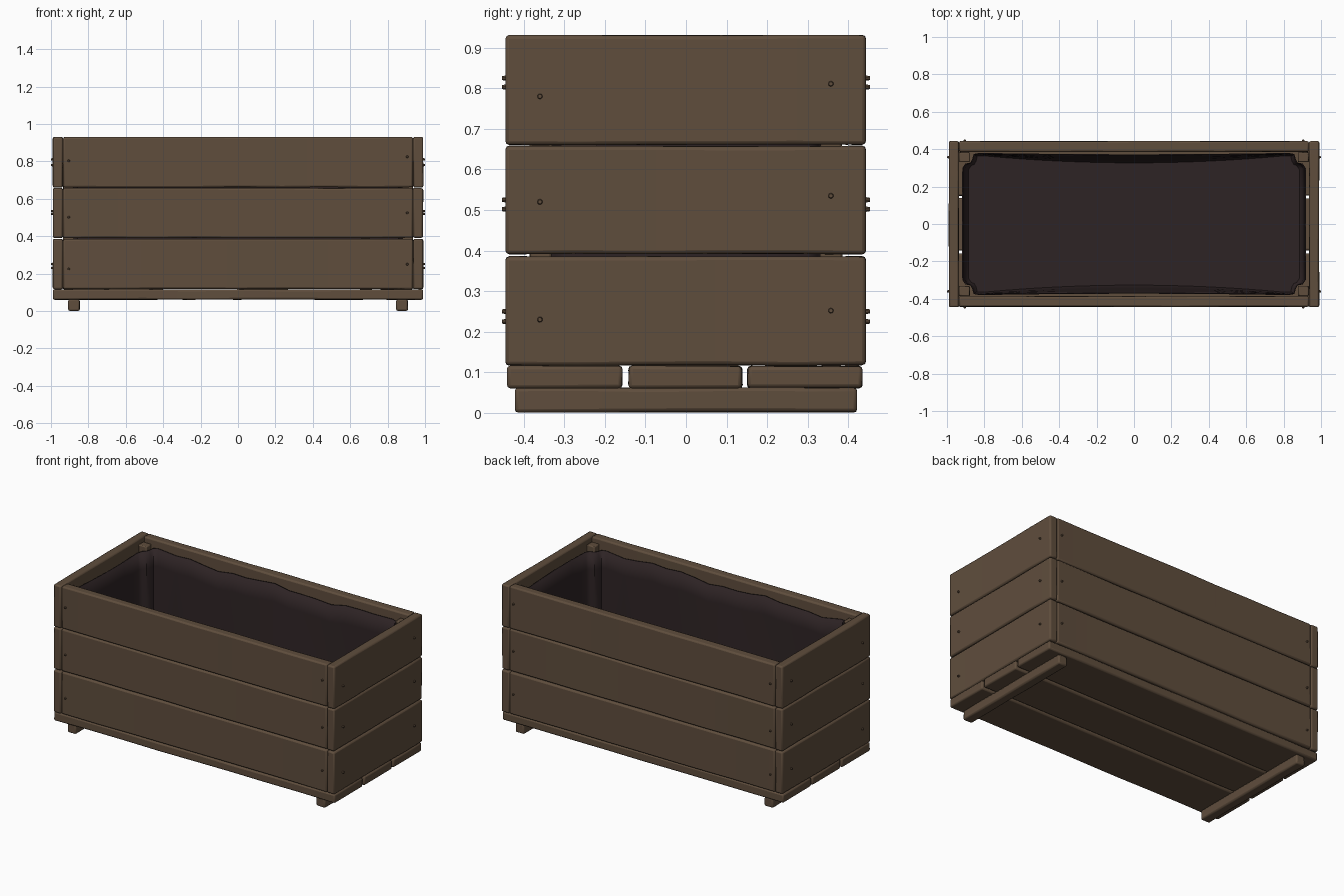
import bpy, bmesh, math, random
from mathutils import Vector, Matrix

if "Cube" in bpy.data.objects:
    bpy.data.objects.remove(bpy.data.objects["Cube"])

random.seed(4)


def material(name, rgb):
    m = bpy.data.materials.new(name)
    m.diffuse_color = (*rgb, 1)
    m.use_nodes = True
    m.node_tree.nodes["Principled BSDF"].inputs["Base Color"].default_value = m.diffuse_color
    return m


WOOD = material("brown_wood", (0.115, 0.075, 0.046))
LINER = material("dark_liner", (0.027, 0.017, 0.018))


def finish(name, bm, mat):
    bmesh.ops.recalc_face_normals(bm, faces=bm.faces[:])
    me = bpy.data.meshes.new(name)
    bm.to_mesh(me)
    bm.free()
    ob = bpy.data.objects.new(name, me)
    bpy.context.collection.objects.link(ob)
    me.materials.append(mat)
    return ob


def smooth(ob, angle=35):
    bpy.ops.object.select_all(action='DESELECT')
    ob.select_set(True)
    bpy.context.view_layer.objects.active = ob
    bpy.ops.object.shade_smooth_by_angle(angle=math.radians(angle))


# Plank between two corners, slightly uneven along its length, with rounded edges
def plank(name, lo, hi, bevel=0.009, wear=0.003, cuts=7):
    lo, hi = Vector(lo), Vector(hi)
    mid, size = (lo + hi) / 2, hi - lo
    axis = max(range(3), key=lambda i: size[i])
    bm = bmesh.new()
    bmesh.ops.create_cube(bm, size=1)
    bmesh.ops.scale(bm, vec=size, verts=bm.verts)
    bmesh.ops.translate(bm, vec=mid, verts=bm.verts)
    if cuts:
        long_edges = [e for e in bm.edges
                      if abs(e.verts[0].co[axis] - e.verts[1].co[axis]) > 1e-4]
        bmesh.ops.subdivide_edges(bm, edges=long_edges, cuts=cuts)
    for v in bm.verts:
        for i in range(3):
            side = 1 if v.co[i] > mid[i] else -1
            if i != axis:
                v.co[i] -= side * random.uniform(0, wear)
    ob = finish(name, bm, WOOD)
    b = ob.modifiers.new("rounding", 'BEVEL')
    b.width, b.segments, b.limit_method = bevel, 2, 'ANGLE'
    b.angle_limit = math.radians(50)
    smooth(ob)


# Domed screw head pointing along a direction
def screw(name, pos, direction):
    bm = bmesh.new()
    bmesh.ops.create_cone(bm, cap_ends=True, segments=10, radius1=0.008,
                          radius2=0.005, depth=0.018)
    rot = Vector(direction).to_track_quat('Z', 'Y').to_matrix().to_4x4()
    bmesh.ops.transform(bm, matrix=Matrix.Translation(pos) @ rot, verts=bm.verts)
    smooth(finish(name, bm, WOOD))


# Feet
for s, n in ((-1, "left"), (1, "right")):
    plank(n + "_foot", (s * 0.877 - 0.032, -0.422, 0), (s * 0.877 + 0.032, 0.422, 0.063), cuts=4)

# Base boards
for i, (a, b) in enumerate(((-0.442, -0.156), (-0.143, 0.14), (0.15, 0.436))):
    plank(f"base_board_{i + 1}", (-0.99, a, 0.06), (0.99, b, 0.117))

# Side walls, three rows of boards
rows = ((0.116, 0.387), (0.39, 0.659), (0.66, 0.932))
for i, (z0, z1) in enumerate(rows):
    for s, n in ((-1, "front"), (1, "back")):
        y = s * 0.414
        plank(f"{n}_board_{i + 1}", (-0.935, y - 0.03, z0), (0.935, y + 0.03, z1))
    for s, n in ((-1, "left"), (1, "right")):
        x = s * 0.963
        plank(f"{n}_board_{i + 1}", (x - 0.028, -0.445, z0), (x + 0.028, 0.443, z1), cuts=4)

# Corner posts
for sx in (-1, 1):
    for sy in (-1, 1):
        plank("corner_post", (sx * 0.906 - 0.03, sy * 0.358 - 0.028, 0.116),
              (sx * 0.906 + 0.03, sy * 0.358 + 0.028, 0.9), bevel=0.006, cuts=3)

# Screws on long walls and ends
for s in (-1, 1):
    for zl, zr in ((0.225, 0.25), (0.502, 0.525), (0.803, 0.825)):
        screw("wall_screw", (-0.905, s * 0.444, zl), (0, s, 0))
        screw("wall_screw", (0.905, s * 0.444, zr), (0, s, 0))
    for zf, zb in ((0.23, 0.252), (0.52, 0.535), (0.78, 0.811)):
        screw("end_screw", (s * 0.991, -0.36, zf), (s, 0, 0))
        screw("end_screw", (s * 0.991, 0.357, zb), (s, 0, 0))

# Cloth liner: outline notched around the posts, sagging top edge, closed floor
quarter = [(0.92, 0), (0.92, 0.16), (0.92, 0.30), (0.905, 0.322), (0.877, 0.328),
           (0.867, 0.345), (0.86, 0.374), (0.83, 0.38)]
quarter += [(0.8 - 0.1 * k, 0.38) for k in range(1, 9)]
half = quarter + [(-x, y) for x, y in reversed(quarter[:-1])]
outline = half + [(-x, -y) for x, y in half[1:-1]]
bm = bmesh.new()
rings = []
for k, t in enumerate((0, 0.03, 0.3, 0.6, 0.85, 1)):
    ring = []
    for x, y in outline:
        wave = 0.010 * math.sin(9 * x + 5 * y) + 0.007 * math.sin(23 * x + 2)
        top = 0.872 + wave
        sag = 0.042 * (1 - t * 0.8) * max(0, 1 - (x / 0.87) ** 2)
        inset = 0.975 if k == 0 else 0.995
        px = x * inset - math.copysign(0.012 * (1 - t) * (abs(x) > 0.9), x)
        py = y * inset - math.copysign(sag, y) * (abs(y) > 0.36)
        ring.append(bm.verts.new((px, py, 0.135 + t * (top - 0.135))))
    rings.append(ring)
n = len(outline)
for a, b in zip(rings, rings[1:]):
    for i in range(n):
        bm.faces.new((a[i], a[(i + 1) % n], b[(i + 1) % n], b[i]))
bm.faces.new(rings[0])
liner = finish("liner", bm, LINER)
th = liner.modifiers.new("cloth", 'SOLIDIFY')
th.thickness, th.offset = 0.006, 0
smooth(liner, 45)
